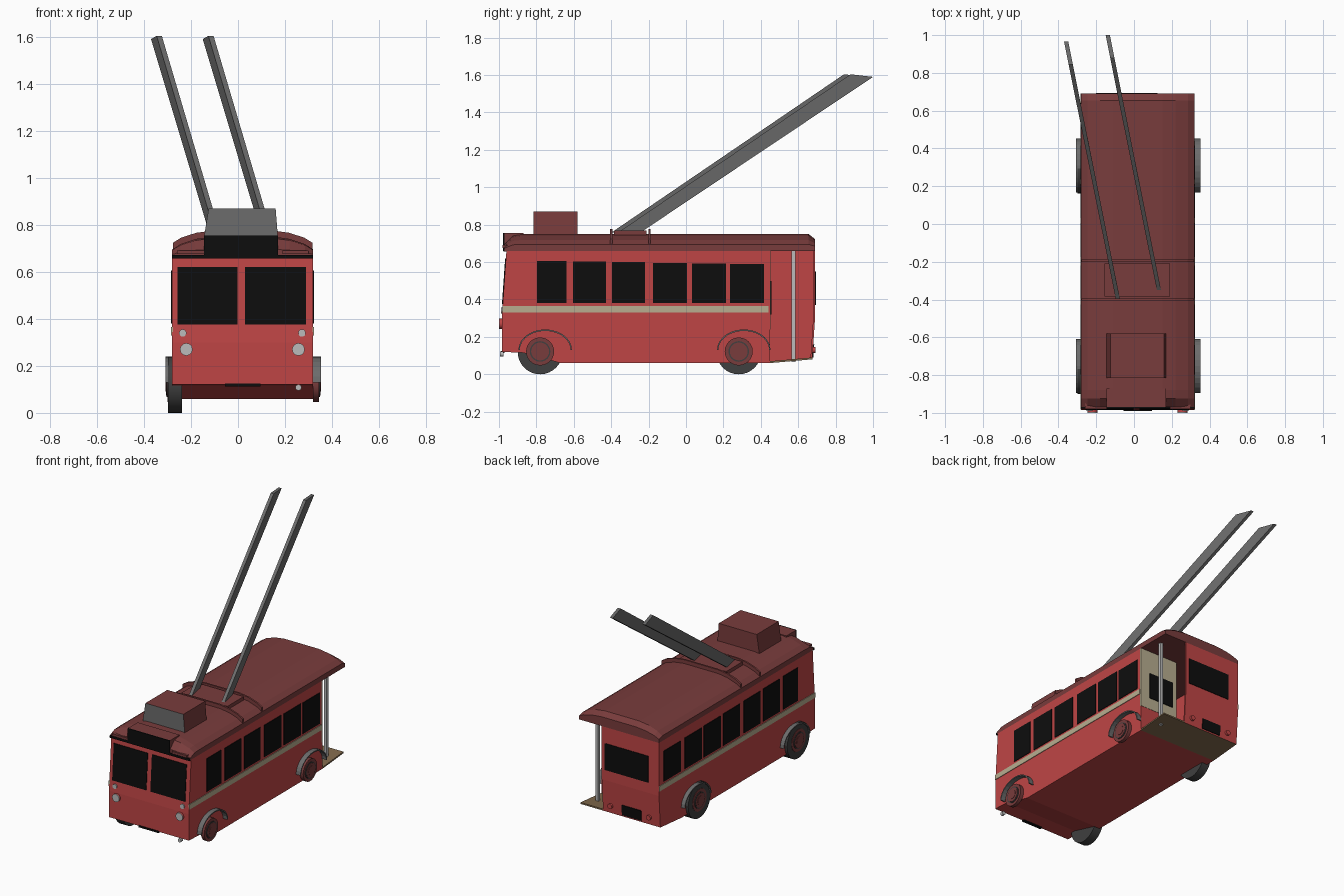
import bpy, bmesh, math
from mathutils import Vector

if "Cube" in bpy.data.objects:
    bpy.data.objects.remove(bpy.data.objects["Cube"], do_unlink=True)


def material(name, *rgb):
    m = bpy.data.materials.new(name)
    m.use_nodes = True
    m.diffuse_color = (*rgb, 1)
    m.node_tree.nodes["Principled BSDF"].inputs["Base Color"].default_value = (*rgb, 1)
    return m


RED = material("body red", 0.52, 0.06, 0.06)
ROOF = material("roof maroon", 0.19, 0.045, 0.045)
BLACK = material("glass black", 0.004, 0.004, 0.004)
GREY = material("metal grey", 0.15, 0.15, 0.15)
TYRE = material("tyre dark grey", 0.05, 0.05, 0.05)
CREAM = material("cream", 0.48, 0.42, 0.28)
LAMP = material("lamp light grey", 0.5, 0.5, 0.5)
TAN = material("platform tan", 0.22, 0.145, 0.075)


def loft(name, rings, *mats):
    """Skin a closed solid over matching rings of points."""
    bm = bmesh.new()
    rows = [[bm.verts.new(p) for p in ring] for ring in rings]
    n = len(rows[0])
    for a, b in zip(rows, rows[1:]):
        for i in range(n):
            j = (i + 1) % n
            bm.faces.new((a[i], a[j], b[j], b[i]))
    bm.faces.new(rows[0])
    bm.faces.new(rows[-1])
    bmesh.ops.recalc_face_normals(bm, faces=bm.faces[:])
    mesh = bpy.data.meshes.new(name)
    bm.to_mesh(mesh)
    bm.free()
    for m in mats:
        mesh.materials.append(m)
    ob = bpy.data.objects.new(name, mesh)
    bpy.context.collection.objects.link(ob)
    return ob


def prism(name, x0, x1, yz, mat):
    return loft(name, [[(x, y, z) for y, z in yz] for x in (x0, x1)], mat)


def box(name, x0, x1, y0, y1, z0, z1, mat):
    return prism(name, x0, x1, [(y0, z0), (y1, z0), (y1, z1), (y0, z1)], mat)


def disc(name, centre, radius, depth, axis, mat, sides=24):
    c = Vector(centre)
    rings = []
    for d in (-depth / 2, depth / 2):
        ring = []
        for i in range(sides):
            t = math.tau * i / sides
            u, v = radius * math.cos(t), radius * math.sin(t)
            ring.append(c + Vector((d, u, v) if axis == "x" else (u, d, v)))
        rings.append(ring)
    ob = loft(name, rings, mat)
    for p in ob.data.polygons:
        p.use_smooth = len(p.vertices) == 4
    for e in ob.data.edges:
        a, b = (ob.data.vertices[i].co for i in e.vertices)
        k = 0 if axis == "x" else 1
        e.use_edge_sharp = abs(a[k] - b[k]) < 1e-5
    return ob


L, R, MID, EAVE = -0.28, 0.32, 0.02, 0.66

# Body shell: side walls, front, back and floors
nose = [(-0.87, 0.115), (-0.985, 0.12), (-0.985, 0.3), (-0.96, EAVE)]
prism("open_side_wall", R - 0.01, R, nose + [(0.45, EAVE), (0.45, 0.06), (-0.67, 0.06)], RED)
prism("closed_side_wall", L, L + 0.01,
      nose + [(0.69, EAVE), (0.69, 0.3), (0.675, 0.08), (0.45, 0.06), (-0.67, 0.06)], RED)


def sheet(name, x0, x1, line, dy, dz, mat):
    back = [(y + dy, z + dz) for y, z in reversed(line)]
    return prism(name, x0, x1, line + back, mat)


sheet("front_panel", L, R, nose[1:], 0.01, 0, RED)
sheet("back_panel", L, 0.15, [(0.675, 0.08), (0.69, 0.3), (0.69, EAVE)], -0.01, 0, RED)
sheet("body_floor", L, R, [nose[1], nose[0], (-0.67, 0.06), (0.45, 0.06)], 0, 0.01, RED)
sheet("platform_floor", L, R, [(0.45, 0.06), (0.675, 0.08)], 0, 0.01, TAN)

# Bulkhead beside the open rear platform
box("bulkhead_base", L, R, 0.44, 0.45, 0.06, 0.24, RED)
box("bulkhead", 0.03, R, 0.44, 0.452, 0.24, EAVE, CREAM)
box("bulkhead_window", 0.06, 0.25, 0.45, 0.457, 0.32, 0.5, BLACK)
disc_pole = box("platform_pole", 0.25, 0.27, 0.565, 0.585, 0.065, EAVE, LAMP)

# Roof with faceted sides and sloped ends
half = [(0.3, 0), (0.3, 0.035), (0.265, 0.058), (0.2, 0.08), (0.13, 0.09)]
section = half + [(-x, z) for x, z in reversed(half)]


def roof_ring(y, h=1.0, lift=0.0, w=1.0):
    return [(MID + x * w, y, EAVE + lift + z * h) for x, z in section]


loft("roof", [roof_ring(-0.97, 0.4), roof_ring(-0.925, 0.92), roof_ring(-0.88),
              roof_ring(0.655), roof_ring(0.69, 0.7)], ROOF)
for s, y in (("front", -0.4), ("rear", -0.195)):
    loft("roof_rib_" + s, [roof_ring(y - 0.006, 0.95, 0.03, 0.99),
                           roof_ring(y + 0.006, 0.95, 0.03, 0.99)], ROOF)
box("pole_base", -0.155, 0.19, -0.385, -0.21, 0.74, 0.768, ROOF)
box("sign_box", -0.145, 0.17, -0.97, -0.87, EAVE, 0.755, ROOF)
box("sign_glass", -0.145, 0.17, -0.978, -0.97, EAVE, 0.755, BLACK)
box("front_gutter", L, R, -0.977, -0.95, 0.656, 0.672, BLACK)
for s, x0, x1 in (("right", -0.26, -0.145), ("left", 0.19, 0.3)):
    box("front_visor_" + s, x0, x1, -0.98, -0.93, 0.675, 0.69, ROOF)

# Roof equipment box, with a grey front
unit = loft("roof_unit", [[(x, y, z) for x, y in ((a, -0.815), (b, -0.815), (b, -0.58), (a, -0.58))]
                          for a, b, z in ((-0.145, 0.17, 0.745), (-0.125, 0.16, 0.87))], ROOF, GREY)
for p in unit.data.polygons:
    p.material_index = int(p.normal.y < -0.9)

# Trolley poles: level cut ends, leaning back and sideways
for s, x, y in (("right", -0.097, -0.34), ("left", 0.123, -0.305)):
    rings = []
    for dx, dy, z, tilt in ((0, 0, 0.757, 0), (-0.25, 1.245, 1.597, 0.007)):
        rings.append([(x + dx + u - 0.2 * v, y + dy + v, z - tilt * v / 0.06)
                      for u, v in ((-0.011, -0.06), (0.011, -0.06), (0.011, 0.06), (-0.011, 0.06))])
    loft("trolley_pole_" + s, rings, GREY)

# Side windows and waist stripes
spans = [(-0.797, -0.64), (-0.603, -0.427), (-0.395, -0.219),
         (-0.176, 0.005), (0.032, 0.213), (0.235, 0.416), (0.46, 0.64)]
for side, x, count, end in (("left", R, 6, 0.44), ("right", L, 7, 0.69)):
    for i, (y0, y1) in enumerate(spans[:count]):
        box(f"window_{side}_{i + 1}", x - 0.004, x + 0.004, y0, y1, 0.38, 0.605 - 0.003 * i, BLACK)
    box("stripe_" + side, x - 0.004, x + 0.004, -0.982, end, 0.33, 0.365, CREAM)

# Windscreens on the sloping front
for s, x0, x1 in (("right", -0.257, -0.002), ("left", 0.03, 0.29)):
    sheet("windscreen_" + s, x0, x1, [(-0.984, 0.375), (-0.967, 0.62)], 0.008, 0, BLACK)

# Front lamps and bumper
for s, x, xs in (("right", -0.22, -0.235), ("left", 0.257, 0.272)):
    disc("headlamp_rim_" + s, (x, -0.988, 0.27), 0.027, 0.016, "y", RED, 12)
    disc("headlamp_" + s, (x, -0.997, 0.27), 0.027, 0.005, "y", LAMP, 12)
    disc("marker_lamp_" + s, (xs, -0.984, 0.34), 0.016, 0.01, "y", LAMP, 12)
box("front_bumper", -0.055, 0.095, -0.99, -0.97, 0.113, 0.125, BLACK)
disc("fog_lamp", (0.257, -0.985, 0.108), 0.013, 0.02, "y", LAMP, 12)

# Back window, plate and tail lamps
box("back_window", -0.2, 0.125, 0.684, 0.694, 0.37, 0.55, BLACK)
sheet("number_plate", -0.14, 0.005, [(0.681, 0.09), (0.686, 0.16)], -0.008, 0, BLACK)
for s, x in (("right", -0.2), ("left", 0.09)):
    disc("tail_lamp_" + s, (x, 0.682, 0.13), 0.017, 0.02, "y", RED, 12)

# Wheels, hubs and arches
arc = [math.pi * i / 14 for i in range(15)]
for end, y in (("front", -0.78), ("rear", 0.282)):
    for side, sx, x0, x1 in (("left", 1, R, 0.345), ("right", -1, L, -0.3)):
        tag = end + "_" + side
        for i, (r, out) in enumerate(((0.075, 0.0), (0.055, 0.004), (0.03, 0.008))):
            depth = abs(x1 - x0) + out
            disc(f"hub_{tag}_{i + 1}", (x0 + sx * depth / 2, y, 0.122), r, depth, "x",
                 (ROOF, TYRE, ROOF)[i] if i < 2 else ROOF)
        disc(f"hub_face_{tag}", (x1 + sx * 0.004, y, 0.122), 0.048, 0.004, "x", ROOF)
        outer = [(y + 0.027 + 0.143 * math.cos(t), 0.13 + 0.11 * math.sin(t)) for t in arc]
        inner = [(y + 0.027 + 0.136 * math.cos(t), 0.13 + 0.102 * math.sin(t)) for t in reversed(arc)]
        prism("wheel_arch_" + tag, x0, x1 + sx * 0.008, outer + inner, GREY)
    disc(f"tyre_{end}_right", (-0.268, y, 0.12), 0.12, 0.06, "x", TYRE, 32)
